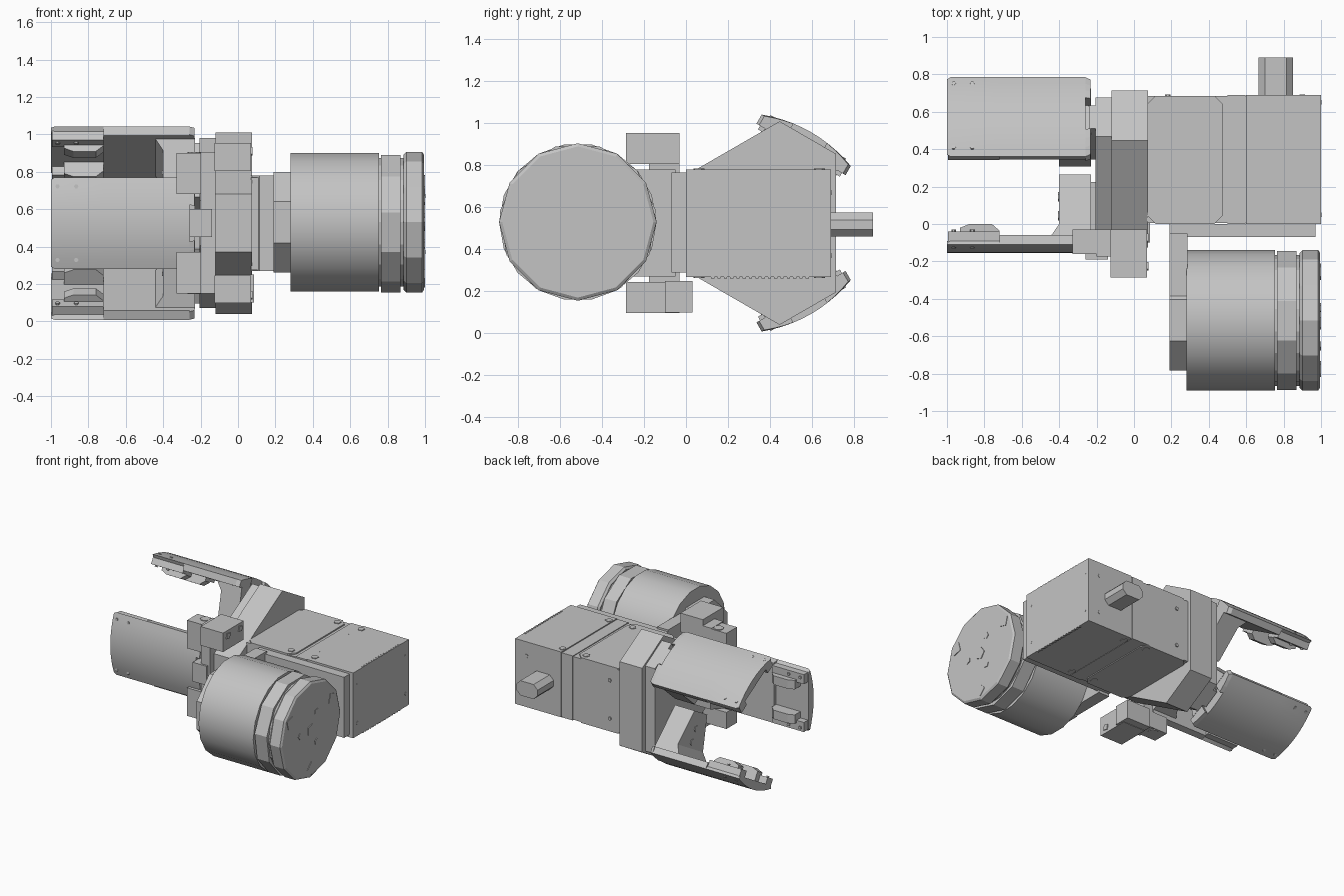
import bpy, bmesh, math
from mathutils import Matrix

if "Cube" in bpy.data.objects:
    bpy.data.objects.remove(bpy.data.objects["Cube"])

grey = bpy.data.materials.new("light_grey")
grey.use_nodes = True
grey.diffuse_color = (0.55, 0.55, 0.55, 1)
grey.node_tree.nodes["Principled BSDF"].inputs["Base Color"].default_value = (0.55, 0.55, 0.55, 1)

CY, CZ = 0.345, 0.525      # gripper axis
MY, MZ = -0.515, 0.53      # motor axis
smooth = []


def loft(name, rings, matrix=None, soft=False):
    """Join equal-length rings of points into a closed solid."""
    bm = bmesh.new()
    loops = [[bm.verts.new(p) for p in ring] for ring in rings]
    n = len(loops[0])
    for a, b in zip(loops, loops[1:]):
        for i in range(n):
            j = (i + 1) % n
            bm.faces.new((a[i], a[j], b[j], b[i]))
    bm.faces.new(loops[0])
    bm.faces.new(loops[-1])
    bmesh.ops.recalc_face_normals(bm, faces=bm.faces)
    mesh = bpy.data.meshes.new(name)
    bm.to_mesh(mesh)
    bm.free()
    ob = bpy.data.objects.new(name, mesh)
    bpy.context.collection.objects.link(ob)
    mesh.materials.append(grey)
    if matrix:
        ob.matrix_world = matrix
    if soft:
        smooth.append(ob)
    return ob


def prism(name, axis, poly, a, b, matrix=None, soft=False):
    """Extrude a 2D polygon along an axis between a and b."""
    def put(p, h):
        return {"x": (h, p[0], p[1]), "y": (p[0], h, p[1]), "z": (p[0], p[1], h)}[axis]
    return loft(name, [[put(p, h) for p in poly] for h in (a, b)], matrix, soft)


def box(name, x, y, z, matrix=None):
    return prism(name, "z", [(x[0], y[0]), (x[1], y[0]), (x[1], y[1]), (x[0], y[1])], z[0], z[1], matrix)


def ngon(cx, cy, r, n, turn=0.0):
    return [(cx + r * math.cos(turn + math.tau * i / n),
             cy + r * math.sin(turn + math.tau * i / n)) for i in range(n)]


def chamfered(x0, x1, y0, y1, c):
    return [(x0 + c, y0), (x1 - c, y0), (x1, y0 + c), (x1, y1 - c),
            (x1 - c, y1), (x0 + c, y1), (x0, y1 - c), (x0, y0 + c)]


# Main body with raised cover plates
box("body", (0.07, 0.99), (0.005, 0.685), (0.275, 0.77))
box("body_end_cover", (0.60, 1.0), (0.0, 0.69), (0.268, 0.78))
box("body_mid_cover", (0.50, 0.595), (0.0, 0.69), (0.270, 0.776))
prism("body_front_cover", "z", chamfered(0.07, 0.475, 0.0, 0.685, 0.045), 0.268, 0.78)
prism("cable_outlet", "y", chamfered(0.665, 0.85, 0.46, 0.575, 0.035), 0.68, 0.89)
for x in (0.42, 0.625):
    for y in (0.06, 0.635):
        prism("cover_bolt", "z", ngon(x, y, 0.028, 5, 0.5), 0.264, 0.785)
for y in (0.05, 0.65):
    for z in (0.37, 0.67):
        prism("end_bolt", "x", ngon(y, z, 0.012, 6), 0.99, 1.002)
for x in (0.18, 0.9):
    for z in (0.37, 0.67):
        prism("back_bolt", "y", ngon(x, z, 0.014, 6), 0.68, 0.693)
# Fine teeth along the end cover edges
for i in range(16):
    y = 0.12 + i * 0.03
    for z in (0.266, 0.779):
        box("edge_tooth", (0.985, 1.0), (y, y + 0.015), (z - 0.004, z + 0.004))

# Bracket that carries the motor
box("side_bracket", (0.19, 0.97), (-0.07, 0.0), (0.29, 0.765))
box("bracket_leg", (0.19, 0.285), (-0.52, -0.05), (0.27, 0.78))
prism("motor_flange", "x", ngon(MY, MZ, 0.29, 8, math.pi / 8), 0.19, 0.285)

# Motor: body, two rings, end cap and its bolts
prism("motor_body", "x", ngon(MY, MZ, 0.375, 18), 0.28, 0.755, soft=True)
prism("motor_core", "x", ngon(MY, MZ, 0.35, 18), 0.75, 0.985)
prism("motor_ring", "x", ngon(MY, MZ, 0.375, 11, 0.15), 0.765, 0.87)
loft("motor_end_ring", [[(x, p[0], p[1]) for p in ngon(MY, MZ, r, 12)]
                        for x, r in ((0.885, 0.36), (0.90, 0.375), (0.985, 0.375), (0.995, 0.36))])
for i in range(3):
    a = math.pi / 6 + i * math.tau / 3
    prism("cap_pad", "x", ngon(MY + 0.3 * math.cos(a), MZ + 0.3 * math.sin(a), 0.05, 4, a), 0.99, 0.999)
    a += math.pi / 2 + math.pi / 3
    prism("cap_bolt", "x", ngon(MY + 0.135 * math.cos(a), MZ + 0.135 * math.sin(a), 0.026, 5, a), 0.99, 0.999)
prism("cap_centre", "x", ngon(MY, MZ, 0.048, 5), 0.99, 1.0)


# Hub: triangle with cut corners, plus a smaller front step
def hub_outline(r, w):
    pts = []
    for k in (60, 180, 300):
        c, s = math.cos(math.radians(k)), math.sin(math.radians(k))
        for t in (-w, w):
            pts.append((CY + r * c - t * s, CZ + r * s + t * c))
    return pts


prism("hub", "x", hub_outline(0.47, 0.155), -0.12, 0.075)
prism("hub_step", "x", hub_outline(0.455, 0.12), -0.205, -0.11)

# Front sensor bracket, the same above and below
box("bracket_bridge", (-0.20, -0.12), (-0.175, -0.03), (0.15, 0.905))
for s in (-1, 1):
    def zr(a, b):
        return tuple(sorted((CZ + s * a, CZ + s * b)))
    box("bracket_block", (-0.125, 0.07), (-0.285, -0.03), zr(0.28, 0.428))
    box("bracket_clip", (-0.33, -0.20), (-0.16, -0.10), zr(0.155, 0.245))
    box("bracket_clip_end", (-0.33, -0.20), (-0.16, -0.03), zr(0.245, 0.375))
    prism("bracket_pin", "z", ngon(-0.235, -0.07, 0.036, 10), *zr(0.36, 0.38))
    for y in (-0.225, -0.075):
        prism("bracket_bolt", "x", ngon(y, CZ + s * 0.385, 0.028, 4, 0.6), 0.06, 0.077)
box("bracket_lower_lip", (-0.125, 0.085), (-0.1, 0.03), (0.10, 0.25))
box("bracket_centre", (-0.26, -0.14), (-0.19, -0.05), (0.45, 0.60))

# Three fingers around the gripper axis; local y is outward, local z is sideways
N = 10
arc = []
for i in range(N + 1):
    t = -0.245 + 0.49 * i / N
    arc.append((0.455 + 0.045 * (1 - (t / 0.245) ** 2), t))
jaw = arc + [(0.405, 0.235), (0.405, -0.235)]
hollow = arc + [(0.435, 0.225), (0.435, -0.225)]

for label, angle in (("front", 180), ("upper", 60), ("lower", -60)):
    m = Matrix.Translation((0, CY, CZ)) @ Matrix.Rotation(math.radians(angle), 4, "X")

    def ring(x, prof, k=1.0):
        return [(x, r, t * k) for r, t in prof]

    # Curved grip plate: thin tip, thicker middle, notched root
    loft(label + "_jaw_tip", [ring(-1.0, hollow, 0.95), ring(-0.98, hollow), ring(-0.72, hollow)], m, True)
    loft(label + "_jaw_plate", [ring(-0.72, jaw), ring(-0.26, jaw)], m, True)
    for s in (-1, 1):
        side = [p for p in arc if p[1] * s > 0.09]
        side += [(0.405, side[-1][1]), (0.405, side[0][1])]
        loft(label + "_jaw_tab", [ring(-0.26, side), ring(-0.232, side, 0.94)], m)
        # Rails and bolts inside and outside the tip
        lo, hi = sorted((s * 0.15, s * 0.225))
        box(label + "_tip_rail", (-0.995, -0.72), (0.385, 0.44), (lo, hi), m)
        lo, hi = sorted((s * 0.10, s * 0.17))
        prism(label + "_grip_pad", "z", [(-0.93, 0.44), (-0.93, 0.365), (-0.88, 0.345),
              (-0.76, 0.345), (-0.72, 0.38), (-0.72, 0.44)], lo, hi, m)
        for x in (-0.965, -0.865):
            prism(label + "_tip_bolt", "y", ngon(x, s * 0.197, 0.012, 6), 0.375, 0.474, m)
    # Tapered arm reaching in to the hub
    w = ((-0.445, 0.41, 0.20), (-0.40, 0.345, 0.18), (-0.40, 0.08, 0.09),
         (-0.23, 0.08, 0.09), (-0.23, 0.41, 0.20))
    loft(label + "_arm", [[(x, r, s * t) for x, r, t in w] for s in (-1, 1)], m)
    # Slider that joins the arm to the hub
    box(label + "_slider", (-0.24, -0.11), (0.12, 0.455), (-0.07, 0.07), m)
    box(label + "_slider_foot", (-0.20, -0.15), (0.10, 0.44), (-0.11, 0.11), m)
    for r in (0.2, 0.3):
        prism(label + "_arm_bolt", "x", ngon(r, 0, 0.025, 6), -0.405, -0.39, m)

# Smooth the curved parts, keeping sharp edges
for ob in bpy.context.selected_objects:
    ob.select_set(False)
for ob in smooth:
    ob.select_set(True)
bpy.context.view_layer.objects.active = smooth[0]
bpy.ops.object.shade_smooth_by_angle(angle=math.radians(30))
